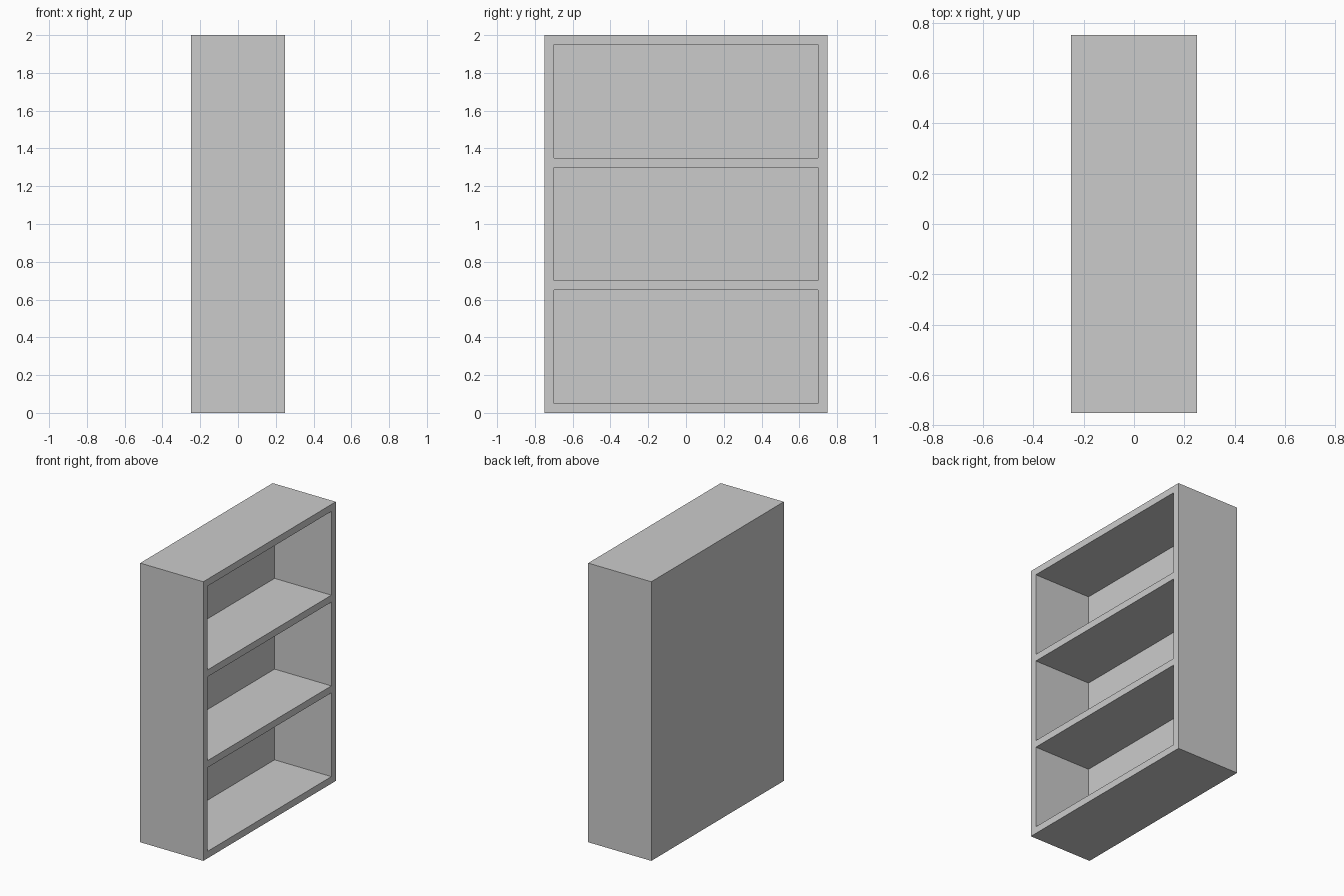
import bpy

if "Cube" in bpy.data.objects:
    bpy.data.objects.remove(bpy.data.objects["Cube"])

DEPTH, WIDTH, HEIGHT = 0.5, 1.5, 2.0
BOARD = 0.05
BAYS = 3
BAY_H = (HEIGHT - BOARD * (BAYS + 1)) / BAYS


def box(name, x, y, z):
    """Box from (min, max) ranges on each axis."""
    bpy.ops.mesh.primitive_cube_add(size=1)
    ob = bpy.context.object
    ob.name = name
    for i, (lo, hi) in enumerate((x, y, z)):
        ob.location[i] = (lo + hi) / 2
        ob.scale[i] = hi - lo
    bpy.ops.object.transform_apply(location=True, rotation=False, scale=True)
    return ob


# Solid bookcase body
bookcase = box("bookcase", (-DEPTH / 2, DEPTH / 2), (-WIDTH / 2, WIDTH / 2), (0, HEIGHT))

# Hollow out the shelf bays, open towards +x, leaving the back panel
for i in range(BAYS):
    z0 = BOARD + i * (BAY_H + BOARD)
    bay = box(f"bay_cutter_{i + 1}", (-DEPTH / 2 + BOARD, DEPTH / 2 + 0.1),
              (-WIDTH / 2 + BOARD, WIDTH / 2 - BOARD), (z0, z0 + BAY_H))
    bay.hide_render = True
    cut = bookcase.modifiers.new("bay", 'BOOLEAN')
    cut.operation = 'DIFFERENCE'
    cut.solver = 'EXACT'
    cut.object = bay
    bpy.context.view_layer.objects.active = bookcase
    bpy.ops.object.modifier_apply(modifier=cut.name)
    bpy.data.objects.remove(bay, do_unlink=True)
